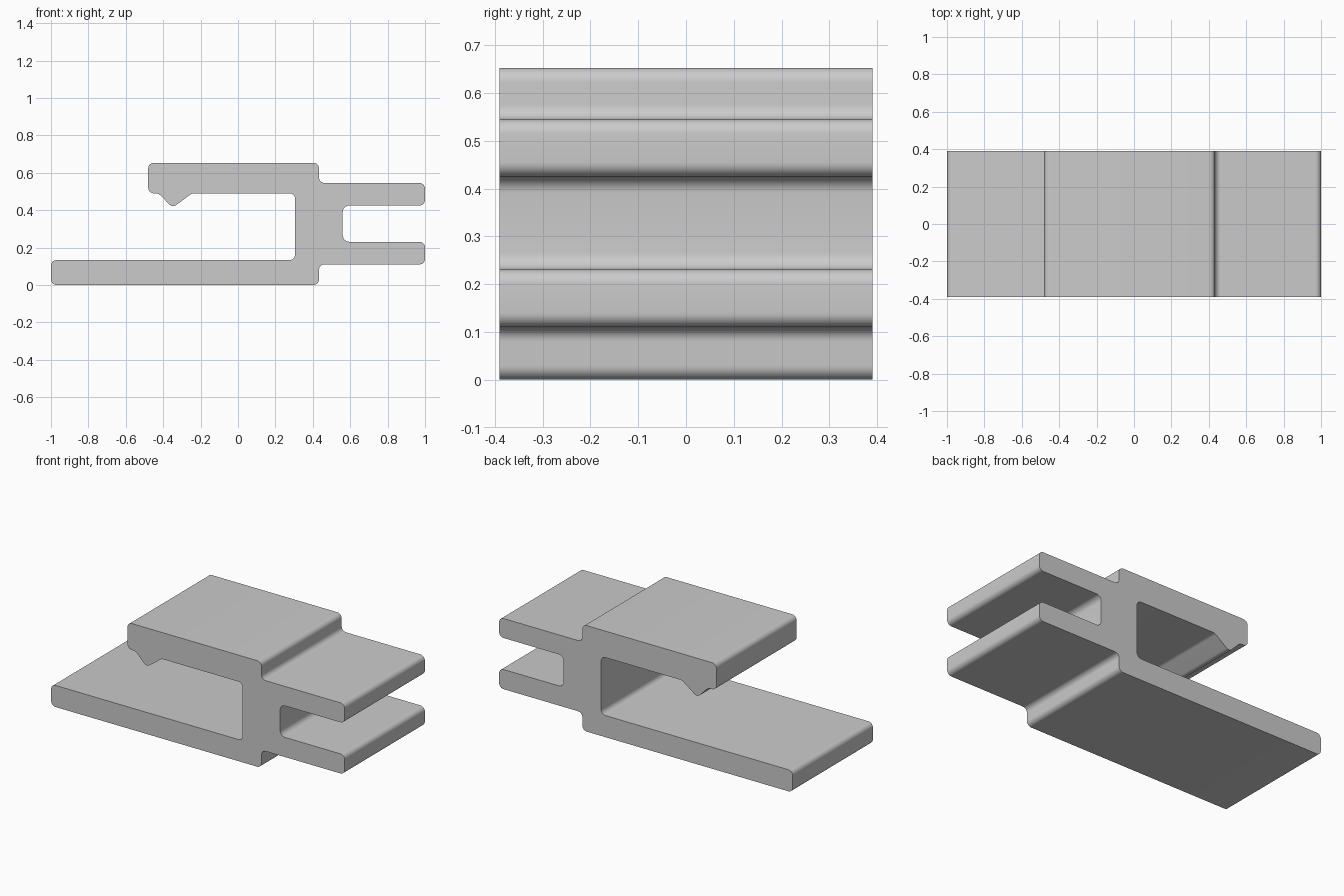
import bpy, bmesh
from mathutils import Vector

if "Cube" in bpy.data.objects:
    bpy.data.objects.remove(bpy.data.objects["Cube"])

DEPTH = 0.78
R = 0.03

# Side profile corners: x, z, fillet radius
PROFILE = [
    (-1.0, 0.0, R), (0.433, 0.0, R), (0.433, 0.11, R),          # base plate
    (1.0, 0.11, R), (1.0, 0.231, R),                            # lower prong
    (0.56, 0.231, 0.035), (0.56, 0.425, 0.035),                 # slot
    (1.0, 0.425, R), (1.0, 0.545, R), (0.433, 0.545, R),        # upper prong
    (0.433, 0.653, R), (-0.48, 0.653, R), (-0.48, 0.49, R),     # top arm
    (-0.425, 0.49, 0.04), (-0.35, 0.413, 0.028), (-0.246, 0.49, 0.04),  # tooth
    (0.305, 0.49, R), (0.305, 0.133, R), (-1.0, 0.133, R),      # inner channel
]


def rounded(corners, steps=8):
    """Replace each corner by a tangent arc."""
    pts = []
    n = len(corners)
    for i, (x, z, r) in enumerate(corners):
        p = Vector((x, z))
        a = (Vector(corners[i - 1][:2]) - p).normalized()
        b = (Vector(corners[(i + 1) % n][:2]) - p).normalized()
        half = a.angle(b) / 2
        bisector = (a + b).normalized()
        import_sin = (1 - ((a.dot(b) + 1) / 2)) ** 0.5
        cos_half = ((a.dot(b) + 1) / 2) ** 0.5
        centre = p + bisector * (r / import_sin)
        tangent = r * cos_half / import_sin
        start = p + a * tangent - centre
        end = p + b * tangent - centre
        for k in range(steps + 1):
            t = k / steps
            pts.append(centre + start.slerp(end, t).normalized() * r)
    return pts


# Extrude the profile along y
bm = bmesh.new()
face = bm.faces.new([bm.verts.new((p.x, -DEPTH / 2, p.y)) for p in rounded(PROFILE)])
ext = bmesh.ops.extrude_face_region(bm, geom=[face], use_keep_orig=True)
bmesh.ops.translate(bm, vec=(0, DEPTH, 0),
                    verts=[g for g in ext["geom"] if isinstance(g, bmesh.types.BMVert)])
bmesh.ops.recalc_face_normals(bm, faces=bm.faces)
mesh = bpy.data.meshes.new("clip_profile")
bm.to_mesh(mesh)
bm.free()
clip = bpy.data.objects.new("clip_profile", mesh)
bpy.context.collection.objects.link(clip)

# Smooth fillets, sharp end caps
bpy.context.view_layer.objects.active = clip
clip.select_set(True)
bpy.ops.object.shade_smooth_by_angle(angle=0.6)
